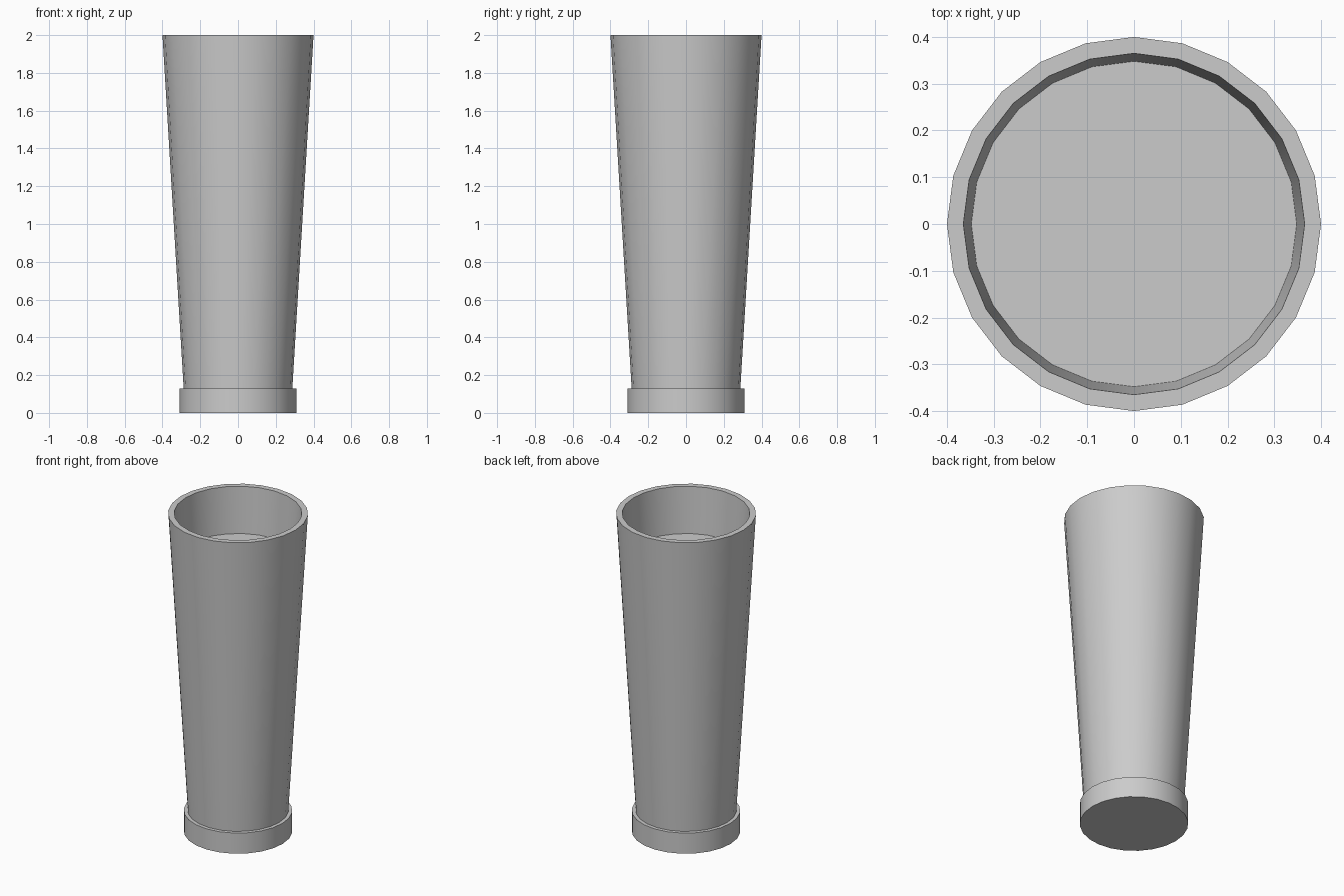
import bpy, bmesh
from math import cos, sin, pi, radians

if "Cube" in bpy.data.objects:
    bpy.data.objects.remove(bpy.data.objects["Cube"])

SIDES = 24


def lathe(name, profile):
    """Revolve (radius, z) points around z and cap both ends."""
    bm = bmesh.new()
    rings = []
    for r, z in profile:
        rings.append([bm.verts.new((r * cos(2 * pi * i / SIDES), r * sin(2 * pi * i / SIDES), z))
                      for i in range(SIDES)])
    for a, b in zip(rings, rings[1:]):
        for i in range(SIDES):
            j = (i + 1) % SIDES
            bm.faces.new((a[i], a[j], b[j], b[i]))
    bm.faces.new(rings[0][::-1])
    bm.faces.new(rings[-1])
    bmesh.ops.recalc_face_normals(bm, faces=bm.faces)
    mesh = bpy.data.meshes.new(name)
    bm.to_mesh(mesh)
    bm.free()
    obj = bpy.data.objects.new(name, mesh)
    bpy.context.collection.objects.link(obj)
    bpy.ops.object.select_all(action='DESELECT')
    obj.select_set(True)
    bpy.context.view_layer.objects.active = obj
    bpy.ops.object.shade_smooth_by_angle(angle=radians(30))
    return obj


# Tapered body with a flat rim and a shallow recess closed by a flat floor
lathe("tapered_body", [(0.283, 0.05), (0.40, 2.0), (0.365, 2.0), (0.348, 1.71)])

# Short straight collar around the foot
lathe("base_collar", [(0.31, 0.0), (0.31, 0.13)])
